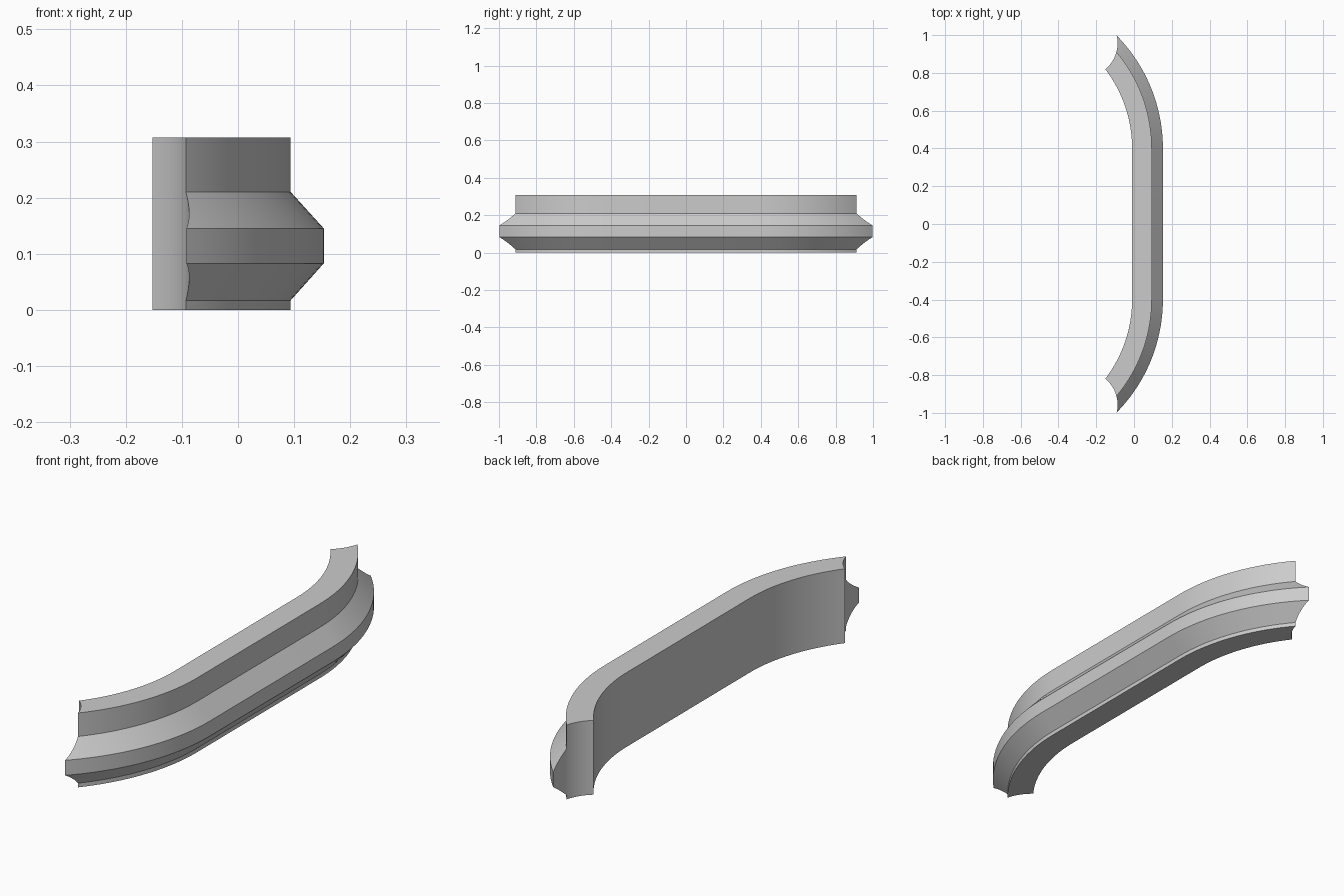
import bpy, bmesh
from math import sin, cos, radians

cube = bpy.data.objects.get("Cube")
if cube:
    bpy.data.objects.remove(cube, do_unlink=True)

# Moulding cross-section: (distance from the bend centre, height)
INNER, OUTER, BULGE = 0.69, 0.794, 0.853
PROFILE = [(INNER, 0), (OUTER, 0), (OUTER, 0.017), (BULGE, 0.083),
           (BULGE, 0.145), (OUTER, 0.21), (OUTER, 0.307), (INNER, 0.307)]
BEND_X, BEND_Y = -0.70, 0.4
SWEEP, STEPS = radians(47), 20

grey = bpy.data.materials.new("plain grey")
grey.use_nodes = True
colour = (0.6, 0.6, 0.6, 1)
grey.diffuse_color = colour
grey.node_tree.nodes["Principled BSDF"].inputs["Base Color"].default_value = colour

# Path stations: a bend, a straight run and a mirrored bend
stations = [(-1, SWEEP * i / STEPS) for i in range(STEPS, -1, -1)]
stations += [(1, SWEEP * i / STEPS) for i in range(STEPS + 1)]

bm = bmesh.new()
rings = [[bm.verts.new((BEND_X + r * cos(a), side * (BEND_Y + r * sin(a)), z))
          for r, z in PROFILE] for side, a in stations]
n = len(PROFILE)
for ring, nxt in zip(rings, rings[1:]):
    for i in range(n):
        j = (i + 1) % n
        bm.faces.new((ring[i], ring[j], nxt[j], nxt[i]))
bm.faces.new(rings[0])
bm.faces.new(rings[-1])
bmesh.ops.recalc_face_normals(bm, faces=bm.faces)
mesh = bpy.data.meshes.new("curved_moulding")
bm.to_mesh(mesh)
bm.free()
mesh.materials.append(grey)
moulding = bpy.data.objects.new("curved_moulding", mesh)
bpy.context.collection.objects.link(moulding)

# Round hollow cut into each end
for side in (-1, 1):
    bpy.ops.mesh.primitive_cylinder_add(vertices=96, radius=0.178, depth=1,
                                        location=(-0.265, side * 0.957, 0.15))
    cutter = bpy.context.object
    cutter.name = "end_cutter"
    cutter.hide_render = True
    cutter.data.materials.append(grey)
    cut = moulding.modifiers.new("end_hollow", 'BOOLEAN')
    cut.operation = 'DIFFERENCE'
    cut.solver = 'EXACT'
    cut.object = cutter
    bpy.ops.object.select_all(action='DESELECT')
    moulding.select_set(True)
    bpy.context.view_layer.objects.active = moulding
    bpy.ops.object.modifier_apply(modifier=cut.name)
    bpy.data.objects.remove(cutter, do_unlink=True)

# Smooth bends, crisp profile edges
bpy.ops.object.shade_smooth_by_angle(angle=radians(25))
